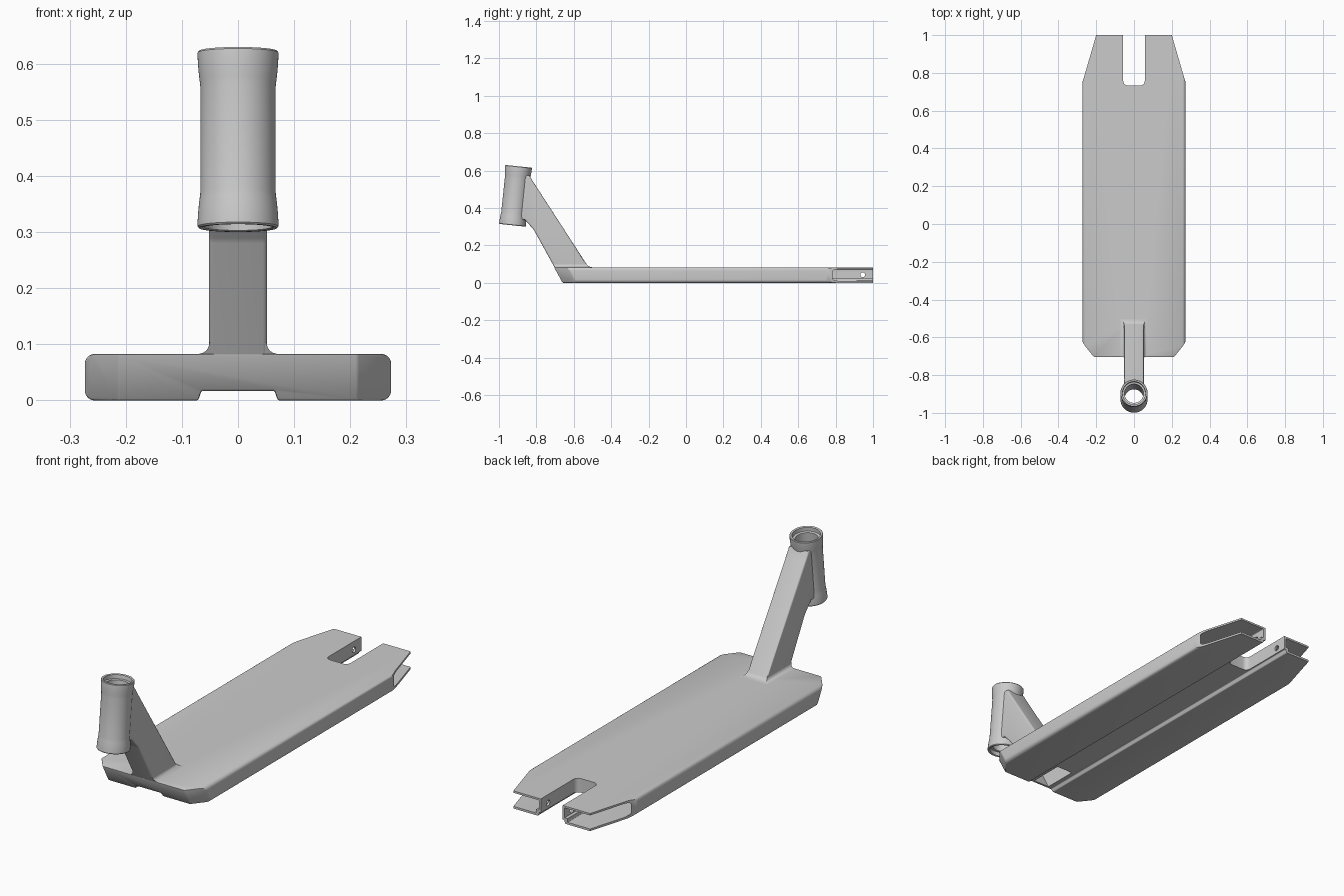
import bpy, bmesh, math
from mathutils import Vector, Matrix

if "Cube" in bpy.data.objects:
    bpy.data.objects.remove(bpy.data.objects["Cube"])

metal = bpy.data.materials.new("bare_metal_grey")
metal.diffuse_color = (0.6, 0.6, 0.6, 1)
metal.use_nodes = True
metal.node_tree.nodes["Principled BSDF"].inputs["Base Color"].default_value = metal.diffuse_color

H = 0.083                        # deck height
SLOPE = 0.542                    # lean of the front face, y per z
front_y = lambda z: -0.66 - SLOPE * z
rear_y = lambda z: -0.535 - (z - 0.105) * 0.648


def add(name, bm):
    bmesh.ops.recalc_face_normals(bm, faces=bm.faces)
    me = bpy.data.meshes.new(name)
    bm.to_mesh(me)
    bm.free()
    ob = bpy.data.objects.new(name, me)
    bpy.context.collection.objects.link(ob)
    me.materials.append(metal)
    return ob


def fillet(pts, radii, n=6):
    """Round the corners of a 2D outline."""
    out = []
    for i, (p, r) in enumerate(zip(pts, radii)):
        p = Vector(p)
        if r == 0:
            out.append(p)
            continue
        a = (Vector(pts[i - 1]) - p).normalized()
        b = (Vector(pts[(i + 1) % len(pts)]) - p).normalized()
        half = a.angle(b) / 2
        c = p + (a + b).normalized() * r / math.sin(half)
        s, e = p + a * r / math.tan(half) - c, p + b * r / math.tan(half) - c
        tot = s.angle(e)
        for k in range(n + 1):
            t = k / n
            out.append(c + (s * math.sin((1 - t) * tot) + e * math.sin(t * tot)) / math.sin(tot))
    return out


def loft(bm, rings):
    rows = [[bm.verts.new(p) for p in ring] for ring in rings]
    n = len(rows[0])
    for a, b in zip(rows, rows[1:]):
        for i in range(n):
            bm.faces.new((a[i], a[(i + 1) % n], b[(i + 1) % n], b[i]))
    bm.faces.new(rows[0])
    bm.faces.new(rows[-1])


def prism(pts, axis, lo, hi):
    """Extrude a 2D outline along one axis."""
    place = {"x": lambda p, d: (d, p[0], p[1]),
             "y": lambda p, d: (p[0], d, p[1]),
             "z": lambda p, d: (p[0], p[1], d)}[axis]
    bm = bmesh.new()
    loft(bm, [[place(p, d) for p in pts] for d in (lo, hi)])
    bmesh.ops.recalc_face_normals(bm, faces=bm.faces)
    return bm


def slice_off(bm, co, no):
    """Cut away everything on the normal side and cap the cut."""
    geom = bm.verts[:] + bm.edges[:] + bm.faces[:]
    bmesh.ops.bisect_plane(bm, geom=geom, plane_co=co, plane_no=no, clear_outer=True)
    bmesh.ops.holes_fill(bm, edges=[e for e in bm.edges if e.is_boundary], sides=0)


def slice_front(bm, inset):
    no = Vector((0, -1, -SLOPE)).normalized()
    slice_off(bm, Vector((0, front_y(H), H)) - no * inset, no)
    for s in (-1, 1):
        no = Vector((s * 0.075, -0.06, -0.06 * SLOPE)).normalized()
        slice_off(bm, Vector((s * 0.213, front_y(H), H)) - no * inset, no)


def cut(ob, *tools):
    bpy.context.view_layer.objects.active = ob
    for t in tools:
        m = ob.modifiers.new("cut", "BOOLEAN")
        m.operation, m.solver, m.object = "DIFFERENCE", "EXACT", t
        bpy.ops.object.modifier_apply(modifier=m.name)


def smooth(ob, angle=32):
    bpy.ops.object.select_all(action="DESELECT")
    ob.select_set(True)
    bpy.context.view_layer.objects.active = ob
    bpy.ops.object.shade_smooth_by_angle(angle=math.radians(angle))


# deck: rounded bar with a shallow channel below, angled nose and tapered tail
W = 0.273
section = fillet([(-W, 0), (-0.071, 0), (-0.065, 0.017), (0.065, 0.017),
                  (0.071, 0), (W, 0), (W, H), (-W, H)],
                 [0.018, 0.006, 0.004, 0.004, 0.006, 0.018, 0.018, 0.018])
bm = prism(section, "y", -0.9, 1.0)
slice_front(bm, 0)
for s in (-1, 1):
    slice_off(bm, (s * 0.2, 1, 0), Vector((s * 0.25, 0.073, 0)).normalized())
bm.normal_update()
nose_edges = [e for e in bm.edges if len(e.link_faces) == 2
              and max(v.co.y for v in e.verts) < -0.5
              and e.calc_face_angle() > math.radians(35)]
bmesh.ops.bevel(bm, geom=nose_edges, offset=0.004, segments=2, profile=0.5,
                affect="EDGES", clamp_overlap=True)
deck = add("deck", bm)

tools = []
# hollow chambers on both sides, open at the tail
for s in (-1, 1):
    pts = [(0.082, 0.01), (0.263, 0.01), (0.263, 0.074), (0.067, 0.074), (0.067, 0.027), (0.082, 0.027)]
    pts = fillet(pts, [0.003, 0.012, 0.012, 0.004, 0, 0], 4)
    bm = prism([(s * x, z) for x, z in pts], "y", -0.9, 1.1)
    slice_front(bm, 0.012)
    tools.append(add("chamber_cutter", bm))

# wheel slot
slot = fillet([(-0.057, 0.733), (0.057, 0.733), (0.057, 1.1), (-0.057, 1.1)], [0.024, 0.024, 0, 0])
tools.append(add("slot_cutter", prism(slot, "z", -0.1, 0.2)))

# axle hole
hole = [(0.945 + 0.013 * math.cos(k * math.tau / 24), 0.043 + 0.013 * math.sin(k * math.tau / 24))
        for k in range(24)]
tools.append(add("axle_cutter", prism(hole, "x", -0.4, 0.4)))

# inside of the neck, open below
inner = [(front_y(-0.01) + 0.012, -0.01), (front_y(0.26) + 0.012, 0.26), (-0.825, 0.34),
         (-0.828, 0.5), (rear_y(0.5) - 0.014, 0.5), (rear_y(-0.01) - 0.014, -0.01)]
pocket = add("neck_pocket_cutter", prism(inner, "x", -0.042, 0.042))
cut(deck, *tools, pocket)

# neck: side profile with rounded long edges
outline = fillet([(front_y(0.07) + 0.002, 0.07), (front_y(0.285), 0.285), (-0.862, 0.337),
                  (-0.92, 0.337), (-0.90, 0.575), (-0.838, 0.575), (rear_y(0.55), 0.55),
                  (rear_y(0.07), 0.07)],
                 [0, 0.05, 0, 0, 0, 0, 0.02, 0])
bm = prism(outline, "x", -0.052, 0.052)
rim = [e for e in bm.edges if abs(e.verts[0].co.x - e.verts[1].co.x) < 1e-5]
bmesh.ops.bevel(bm, geom=rim, offset=0.008, segments=4, profile=0.5, affect="EDGES", clamp_overlap=True)
neck = add("neck", bm)

# weld fillet where the neck meets the deck
rings = []
for k in range(-1, 7):
    a = max(k, 0) / 6 * math.pi / 2
    z = H + 0.02 * (1 - math.cos(a)) - (0.004 if k < 0 else 0)
    o = 0.02 * (1 - math.sin(a)) - 0.001
    hw, f, r = 0.052 + o, front_y(z) + 0.003, rear_y(z) + o
    rings.append([(-hw, f, z), (hw, f, z), (hw, r, z), (-hw, r, z)])
bm = bmesh.new()
loft(bm, rings)
weld = add("neck_weld", bm)
cut(weld, pocket)

# head tube: flared ends, stepped bore, leaning back
L, N = 0.317, 64
lower = [(0.050, 0.022), (0.060, 0.020), (0.061, 0.002), (0.064, 0), (0.0695, 0),
         (0.072, 0.003), (0.072, 0.012), (0.0705, 0.035), (0.0685, 0.052), (0.067, 0.065)]
profile = lower + [(r, L - z) for r, z in reversed(lower)]
tilt = Matrix.Translation((0, -0.928, 0.3075)) @ Matrix.Rotation(math.radians(-6), 4, "X")


def spin(profile):
    bm = bmesh.new()
    rows = [[bm.verts.new(tilt @ Vector((r * math.cos(k * math.tau / N), r * math.sin(k * math.tau / N), z)))
             for k in range(N)] for r, z in profile]
    for i in range(len(rows)):
        a, b = rows[i], rows[(i + 1) % len(rows)]
        for k in range(N):
            bm.faces.new((a[k], a[(k + 1) % N], b[(k + 1) % N], b[k]))
    return bm


head_tube = add("head_tube", spin(profile))

# clear the bore through the neck
bm = bmesh.new()
bmesh.ops.create_cone(bm, cap_ends=True, segments=N, radius1=0.056, radius2=0.056, depth=0.6,
                      matrix=tilt @ Matrix.Translation((0, 0, L / 2)))
bore = add("bore_cutter", bm)
cut(neck, pocket, bore)

for t in tools + [pocket, bore]:
    bpy.data.objects.remove(t, do_unlink=True)
for ob in (deck, neck, weld, head_tube):
    smooth(ob)
